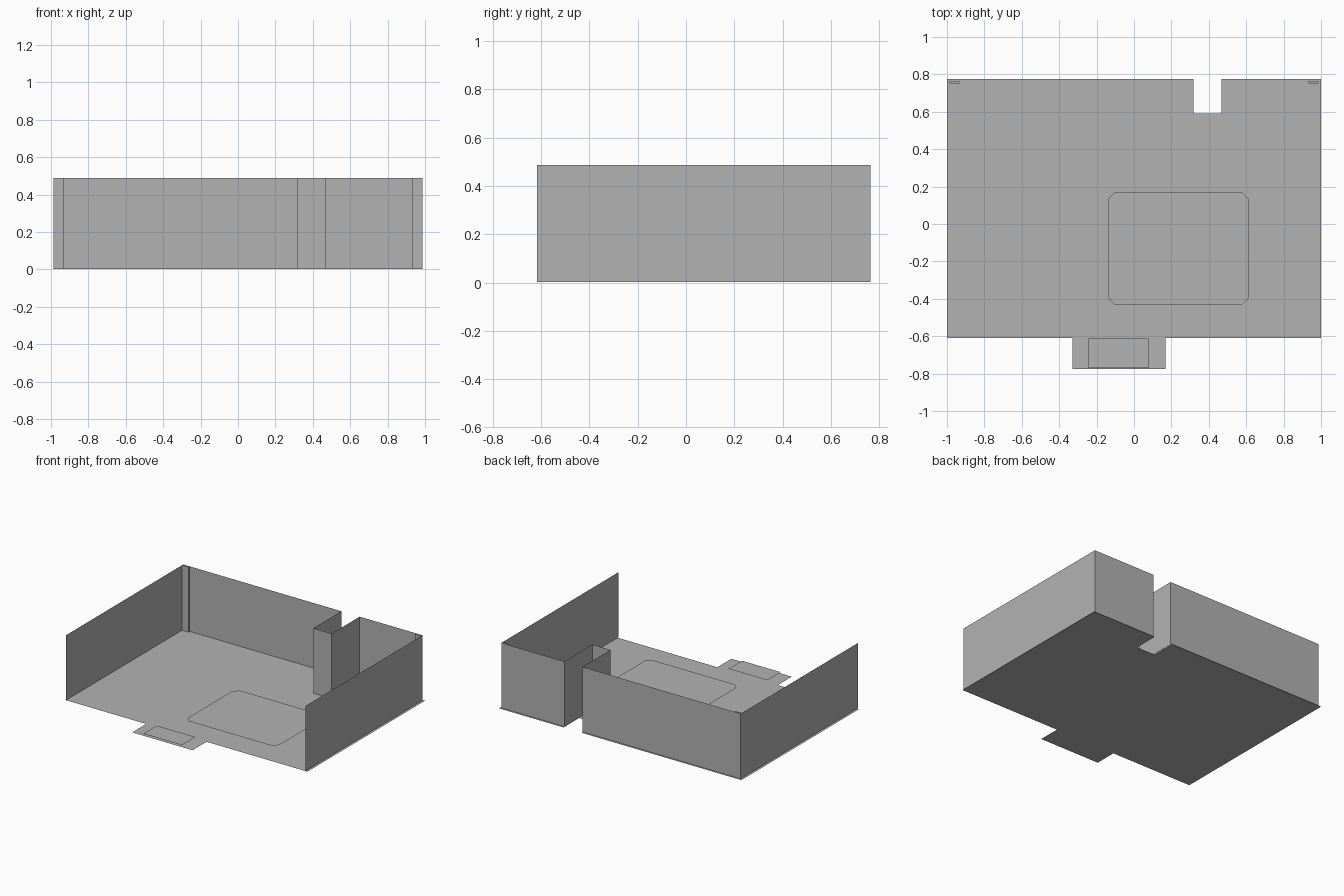
import bpy
import bmesh

# Remove the default cube
cube = bpy.data.objects.get("Cube")
if cube:
    bpy.data.objects.remove(cube, do_unlink=True)

# Single plain grey
grey = bpy.data.materials.new("plain_grey")
grey.use_nodes = True
colour = (0.45, 0.45, 0.45, 1)
grey.diffuse_color = colour
grey.node_tree.nodes["Principled BSDF"].inputs["Base Color"].default_value = colour

WALL_X, WALL_FRONT, WALL_BACK = 0.987, -0.617, 0.765
BASE, TOP = 0.003, 0.488
NOTCH_L, NOTCH_R = 0.318, 0.468


def finish(name, bm):
    mesh = bpy.data.meshes.new(name)
    bm.to_mesh(mesh)
    bm.free()
    mesh.materials.append(grey)
    obj = bpy.data.objects.new(name, mesh)
    bpy.context.collection.objects.link(obj)
    return obj


def sheet(name, outline, z):
    """Flat upward-facing sheet from a counter-clockwise outline."""
    bm = bmesh.new()
    bm.faces.new([bm.verts.new((x, y, z)) for x, y in outline])
    return finish(name, bm)


def wall_run(name, path):
    """Thin upright walls standing along a floor path."""
    bm = bmesh.new()
    low = [bm.verts.new((x, y, BASE)) for x, y in path]
    high = [bm.verts.new((x, y, TOP)) for x, y in path]
    for i in range(len(path) - 1):
        bm.faces.new((low[i], low[i + 1], high[i + 1], high[i]))
    return finish(name, bm)


def rectangle(x0, x1, y0, y1, cut=0):
    """Rectangle outline with optional cut corners."""
    if not cut:
        return [(x0, y0), (x1, y0), (x1, y1), (x0, y1)]
    return [(x0 + cut, y0), (x1 - cut, y0), (x1, y0 + cut), (x1, y1 - cut),
            (x1 - cut, y1), (x0 + cut, y1), (x0, y1 - cut), (x0, y0 + cut)]


# Floor with doorstep at the front and notch at the back
sheet("floor", [
    (-1, -0.61), (-0.33, -0.61), (-0.33, -0.775), (0.168, -0.775),
    (0.168, -0.61), (1, -0.61), (1, 0.775), (NOTCH_R, 0.775),
    (NOTCH_R, 0.59), (NOTCH_L, 0.59), (NOTCH_L, 0.775), (-1, 0.775)], 0)

# Three sides of wall, stepping inwards around the alcove
wall_run("walls", [
    (WALL_X, WALL_FRONT), (WALL_X, WALL_BACK), (NOTCH_R, WALL_BACK),
    (NOTCH_R, 0.435), (NOTCH_L, 0.435), (NOTCH_L, WALL_BACK),
    (-WALL_X, WALL_BACK), (-WALL_X, WALL_FRONT)])

# Rug and door mat
sheet("rug", rectangle(-0.14, 0.615, -0.43, 0.17, 0.037), 0.012)
sheet("door_mat", rectangle(-0.242, 0.077, -0.77, -0.612), 0.012)

# Slim posts in the back corners
for side, label in ((-1, "right"), (1, "left")):
    bm = bmesh.new()
    bmesh.ops.create_cube(bm, size=1)
    bmesh.ops.scale(bm, vec=(0.054, 0.014, TOP - BASE), verts=bm.verts)
    bmesh.ops.translate(bm, verts=bm.verts, vec=(
        side * (WALL_X - 0.027), WALL_BACK - 0.008, (TOP + BASE) / 2))
    finish(label + "_corner_post", bm)
